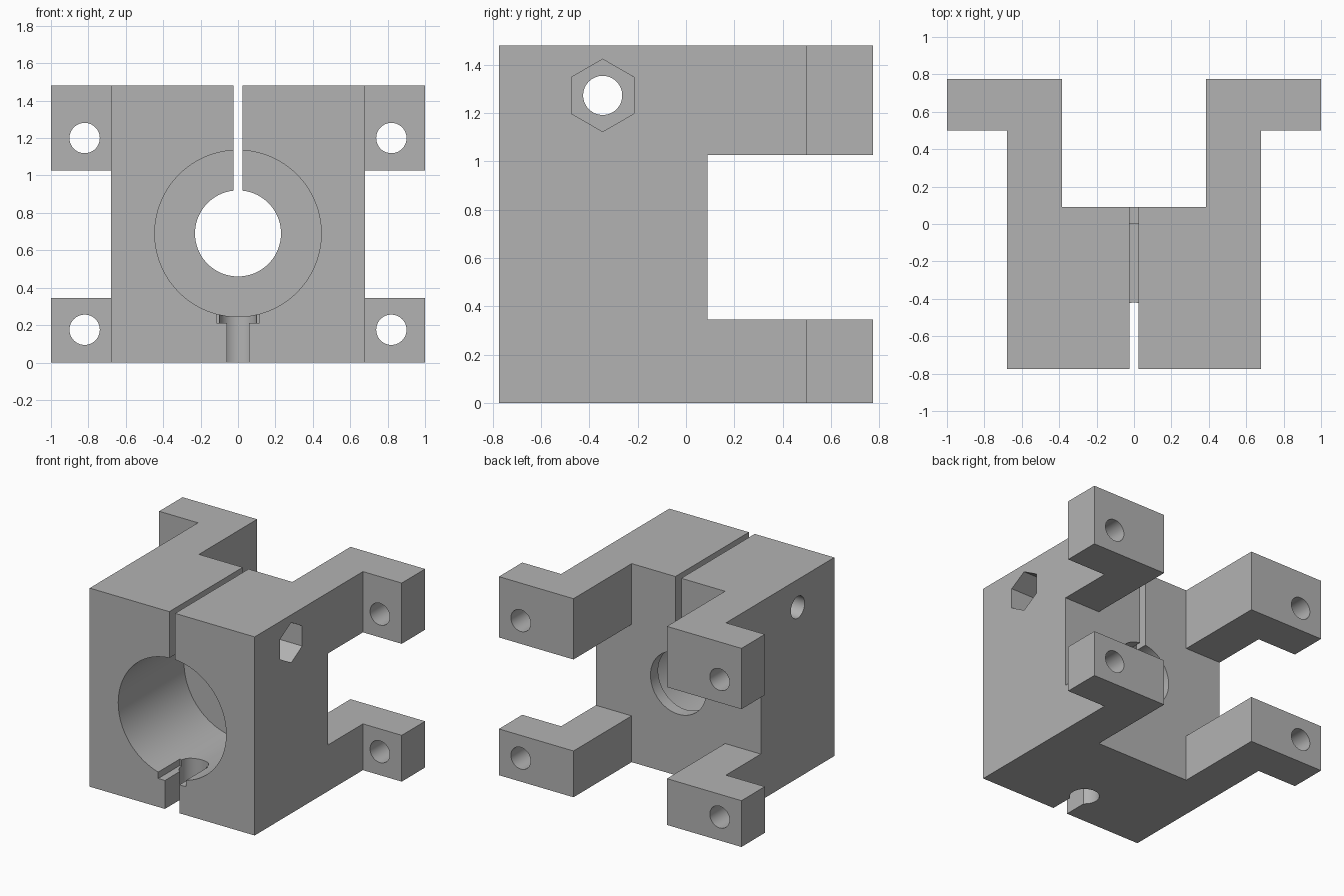
import bpy
import bmesh
import math
from mathutils import Matrix, Vector

cube = bpy.data.objects.get("Cube")
if cube:
    bpy.data.objects.remove(cube, do_unlink=True)

HEIGHT = 1.48
FRONT, WALL, BACK = -0.775, 0.09, 0.775
BORE_Z = 0.69

grey = bpy.data.materials.new("plain_grey")
grey.use_nodes = True
grey.diffuse_color = (0.45, 0.45, 0.45, 1)
grey.node_tree.nodes["Principled BSDF"].inputs["Base Color"].default_value = grey.diffuse_color


def make_object(name, bm):
    bmesh.ops.recalc_face_normals(bm, faces=bm.faces)
    mesh = bpy.data.meshes.new(name)
    bm.to_mesh(mesh)
    bm.free()
    mesh.materials.append(grey)
    obj = bpy.data.objects.new(name, mesh)
    bpy.context.collection.objects.link(obj)
    return obj


def box(name, x, y, z):
    """Box from its low and high limits on each axis."""
    bm = bmesh.new()
    bmesh.ops.create_cube(bm, size=1)
    for v in bm.verts:
        v.co = Vector([lim[0] if c < 0 else lim[1] for c, lim in zip(v.co, (x, y, z))])
    return make_object(name, bm)


def rod(name, start, end, radius, sides=64):
    """Cylinder or prism between two points."""
    start, end = Vector(start), Vector(end)
    axis = end - start
    bm = bmesh.new()
    turn = axis.to_track_quat("Z", "Y").to_matrix().to_4x4()
    bmesh.ops.create_cone(bm, cap_ends=True, segments=sides, radius1=radius,
                          radius2=radius, depth=axis.length,
                          matrix=Matrix.Translation((start + end) / 2) @ turn)
    return make_object(name, bm)


def cut(target, cutter):
    cutter.hide_render = True
    mod = target.modifiers.new("cut", "BOOLEAN")
    mod.operation = "DIFFERENCE"
    mod.solver = "EXACT"
    mod.object = cutter
    bpy.context.view_layer.objects.active = target
    bpy.ops.object.modifier_apply(modifier=mod.name)
    bpy.data.objects.remove(cutter, do_unlink=True)


# Block with two rear arms and outward flanges, extruded from its plan
half = [(0.68, FRONT), (0.68, 0.5), (1, 0.5), (1, BACK), (0.385, BACK), (0.385, WALL)]
plan = half + [(-x, y) for x, y in reversed(half)]
bm = bmesh.new()
base = bm.faces.new([bm.verts.new((x, y, 0)) for x, y in plan])
top = bmesh.ops.extrude_face_region(bm, geom=[base])["geom"]
bmesh.ops.translate(bm, vec=(0, 0, HEIGHT),
                    verts=[g for g in top if isinstance(g, bmesh.types.BMVert)])
block = make_object("clamp_block", bm)

# Gap between the upper and lower arms
cut(block, box("arm_gap", (-2, 2), (WALL, 2), (0.345, 1.027)))

# Main bore with a smaller through hole behind it
cut(block, rod("bore", (0, -1, BORE_Z), (0, 0, BORE_Z), 0.445, 128))
cut(block, rod("rear_hole", (0, -0.2, BORE_Z), (0, 0.3, BORE_Z), 0.23, 96))

# Clamping slit
cut(block, box("slit", (-0.024, 0.024), (-1, 0.3), (BORE_Z, 2)))

# Keyhole slot in the floor with a shallow recess above it
cut(block, box("floor_slot", (-0.06, 0.06), (-1, -0.52), (-0.2, 0.5)))
cut(block, rod("floor_hole", (0, -0.52, -0.2), (0, -0.52, 0.5), 0.1))
cut(block, box("floor_recess", (-0.115, 0.115), (-1, -0.52), (0.212, 0.5)))

# Clamp screw hole with a hexagonal nut pocket on the left
screw = (-0.345, 1.273)
cut(block, rod("screw_hole", (-1, *screw), (1, *screw), 0.081))
pocket = rod("nut_pocket", (0.35, *screw), (1, *screw), 0.15, 6)
points = [Vector((v.co.y - screw[0], v.co.z - screw[1])) for v in pocket.data.vertices]
if max(p.y for p in points) < 0.145:  # stand the hexagon on a corner
    centre = Matrix.Translation((0, *screw))
    pocket.data.transform(centre @ Matrix.Rotation(math.pi / 6, 4, "X") @ centre.inverted())
cut(block, pocket)

# Mounting holes in the flanges
for x in (-0.82, 0.82):
    for z in (0.175, 1.2):
        cut(block, rod("mount_hole", (x, 0.3, z), (x, 1, z), 0.081))

bpy.ops.object.select_all(action="DESELECT")
block.select_set(True)
bpy.context.view_layer.objects.active = block
bpy.ops.object.shade_smooth_by_angle(angle=math.radians(30))
